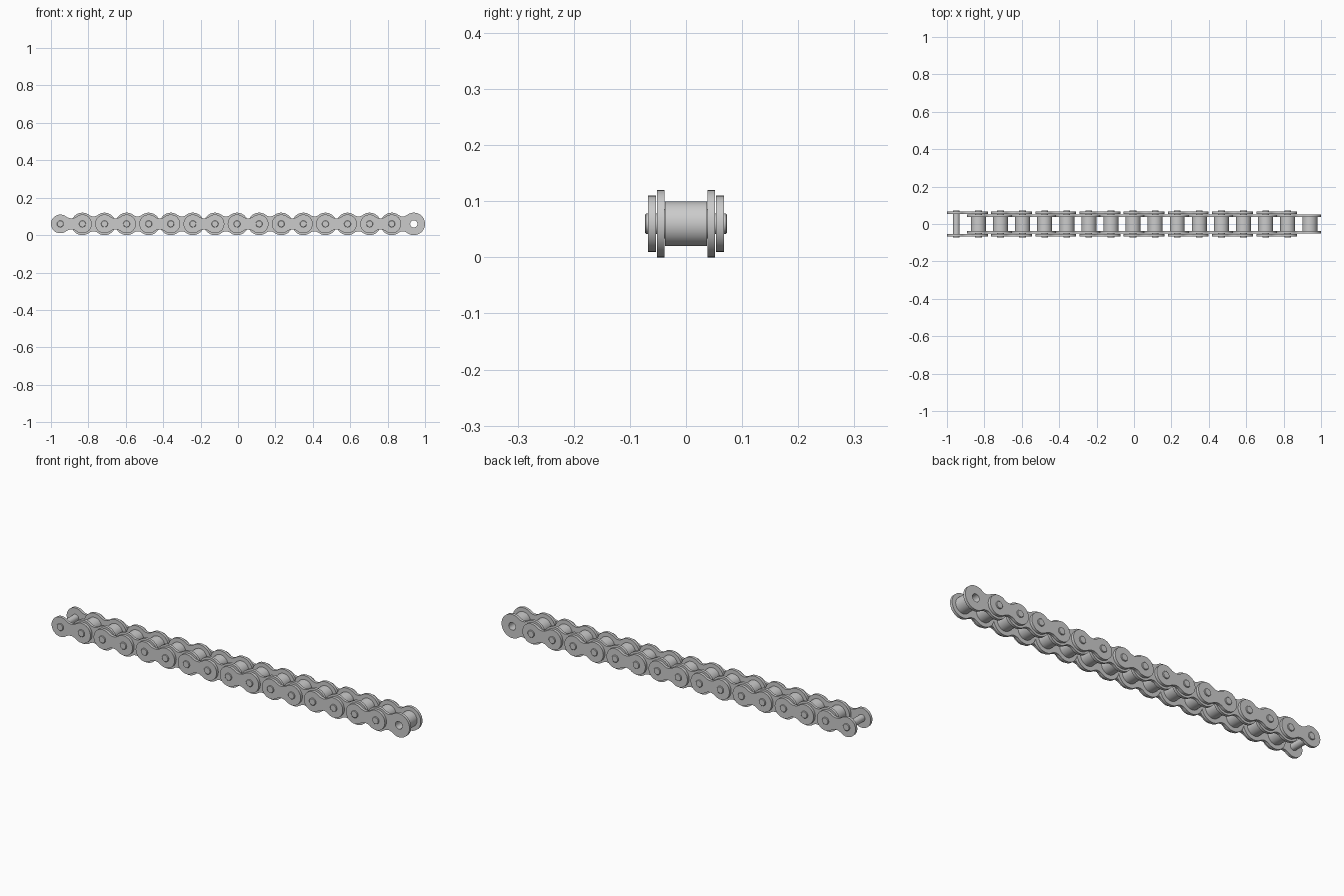
import bpy, bmesh
from math import pi, cos, sin, atan2
from mathutils import Matrix, Vector

if "Cube" in bpy.data.objects:
    bpy.data.objects.remove(bpy.data.objects["Cube"])

N = 16                       # number of links
X0, X1, ZC = -0.95, 0.94, 0.06
P = (X1 - X0) / N            # pitch


def finish(ob, count, step, mirror=False):
    """Repeat along x, optionally mirror to the far side, smooth shade."""
    if mirror:
        m = ob.modifiers.new("mirror", 'MIRROR')
        m.use_axis = (False, True, False)
    a = ob.modifiers.new("repeat", 'ARRAY')
    a.count = count
    a.use_relative_offset = False
    a.use_constant_offset = True
    a.constant_offset_displace = (step, 0, 0)
    bpy.ops.object.select_all(action='DESELECT')
    ob.select_set(True)
    bpy.context.view_layer.objects.active = ob
    bpy.ops.object.shade_smooth_by_angle(angle=0.6)


def arc(cx, cz, r, a0, a1, n):
    return [(cx + r * cos(a0 + (a1 - a0) * i / n), cz + r * sin(a0 + (a1 - a0) * i / n))
            for i in range(n + 1)]


def plate(name, node, R, waist, y0, y1, hole):
    """Figure-eight link plate with concave waist and two pin holes."""
    h = P / 2
    rf = (h * h + waist * waist - R * R) / (2 * (R - waist))
    t = atan2(waist + rf, h)             # angle of the tangent point
    pts = arc(-h, 0, R, t, 2 * pi - t, 32)
    pts += arc(0, -waist - rf, rf, pi - t, t, 14)[1:-1]
    pts += arc(h, 0, R, t - pi, pi - t, 32)
    pts += arc(0, waist + rf, rf, -t, t - pi, 14)[1:-1]
    loops = [pts] + [arc(s * h, 0, hole, 0, 2 * pi, 24)[:-1] for s in (-1, 1)]
    cu = bpy.data.curves.new(name, 'CURVE')
    cu.dimensions = '2D'
    cu.fill_mode = 'BOTH'
    cu.extrude = (y1 - y0) / 2
    for loop in loops:
        sp = cu.splines.new('POLY')
        sp.points.add(len(loop) - 1)
        for p, (x, z) in zip(sp.points, loop):
            p.co = (x, z, 0, 1)
        sp.use_cyclic_u = True
    ob = bpy.data.objects.new(name, cu)
    bpy.context.collection.objects.link(ob)
    bpy.ops.object.select_all(action='DESELECT')
    ob.select_set(True)
    bpy.context.view_layer.objects.active = ob
    bpy.ops.object.convert(target='MESH')
    ob = bpy.context.object
    bm = bmesh.new()
    bm.from_mesh(ob.data)
    bmesh.ops.remove_doubles(bm, verts=bm.verts, dist=1e-5)
    bm.transform(Matrix.Rotation(pi / 2, 4, 'X'))
    bm.transform(Matrix.Translation((0, -(y0 + y1) / 2, 0)))
    bmesh.ops.recalc_face_normals(bm, faces=bm.faces)
    bm.to_mesh(ob.data)
    bm.free()
    ob.location = (X0 + (node + 0.5) * P, 0, ZC)
    finish(ob, N // 2, 2 * P, mirror=True)


def lathe(name, node, profile, closed, count):
    """Spin a (radius, y) profile about the y axis."""
    bm = bmesh.new()
    vs = [bm.verts.new((r, y, 0)) for r, y in profile]
    pairs = list(zip(vs, vs[1:])) + ([(vs[-1], vs[0])] if closed else [])
    es = [bm.edges.new(p) for p in pairs]
    bmesh.ops.spin(bm, geom=vs + es, cent=(0, 0, 0), axis=(0, 1, 0),
                   angle=2 * pi, steps=32, use_duplicate=False)
    bmesh.ops.remove_doubles(bm, verts=bm.verts, dist=1e-5)
    bmesh.ops.recalc_face_normals(bm, faces=bm.faces)
    me = bpy.data.meshes.new(name)
    bm.to_mesh(me)
    bm.free()
    ob = bpy.data.objects.new(name, me)
    bpy.context.collection.objects.link(ob)
    ob.location = (X0 + node * P, 0, ZC)
    finish(ob, count, P)


# Link plates
plate("outer_plates", 0, 0.05, 0.03, 0.0535, 0.0675, 0.0175)
plate("inner_plates", 1, 0.06, 0.04, 0.038, 0.052, 0.0195)

# Rollers and the bushings inside them
lathe("rollers", 1, [(0.04, -0.0375), (0.04, 0.0375), (0.027, 0.0375), (0.027, -0.0375)], True, N)
lathe("bushings", 1, [(0.0265, -0.039), (0.0265, 0.039), (0.0195, 0.039), (0.0195, -0.039)], True, N)

# Pins with chamfered ends
lathe("pins", 0, [(0, -0.073), (0.016, -0.073), (0.018, -0.071), (0.018, 0.071),
                  (0.016, 0.073), (0, 0.073)], False, N)
